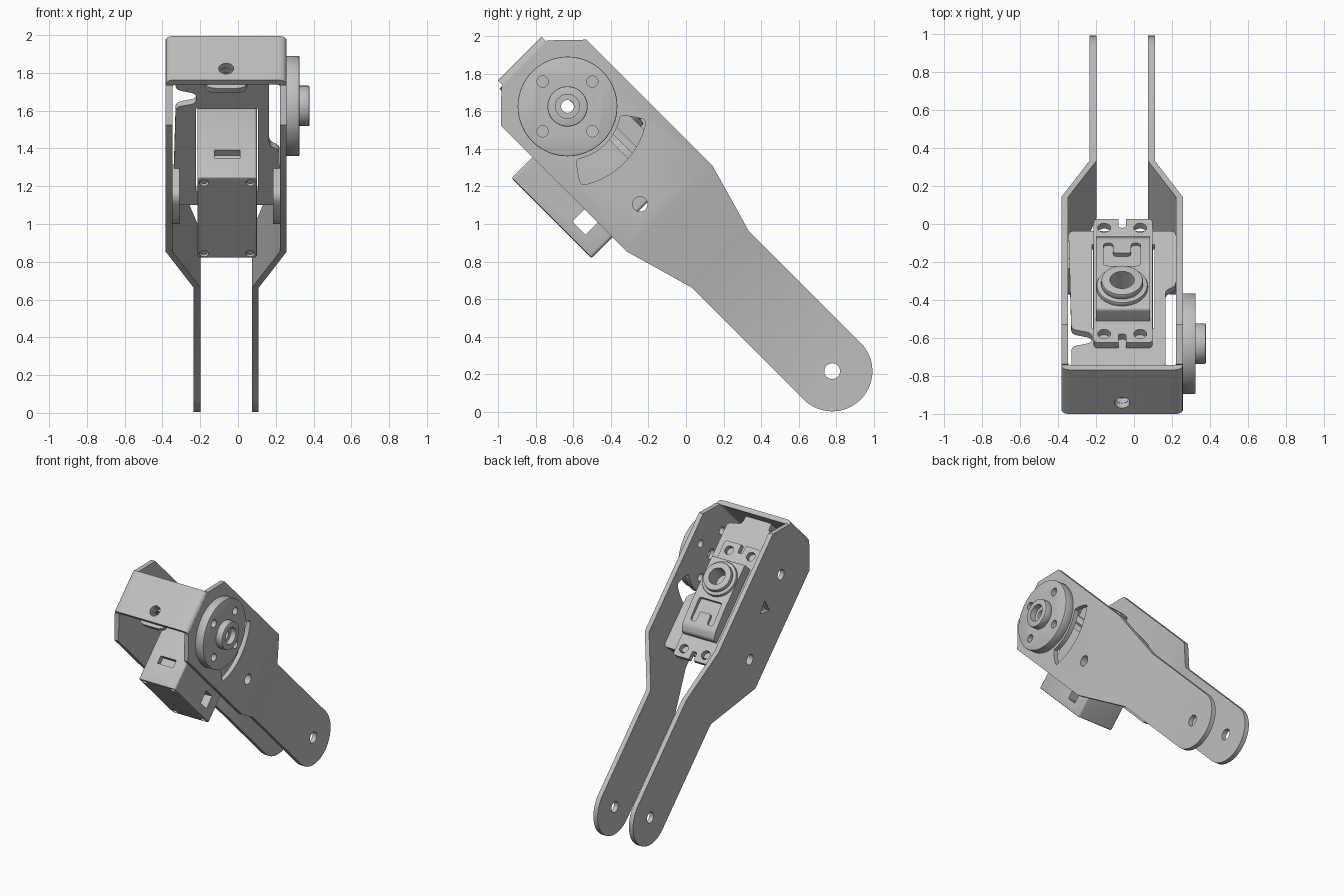
import bpy, bmesh, math
from mathutils import Matrix, Vector

cube = bpy.data.objects.get("Cube")
if cube:
    bpy.data.objects.remove(cube, do_unlink=True)

# One plain metal colour
GREY = (0.52, 0.52, 0.52, 1)
metal = bpy.data.materials.new("grey metal")
metal.use_nodes = True
metal.diffuse_color = GREY
metal.node_tree.nodes["Principled BSDF"].inputs["Base Color"].default_value = GREY

# Working frame: x across, u along the arm, v square to the arm, origin at the hub
FRAME = Matrix.Translation((0, -0.63, 1.625)) @ Matrix.Rotation(math.radians(-45), 4, "X")
MID = -0.0625
PLACE = {"x": lambda a, b, h: (h, a, b), "u": lambda a, b, h: (a, h, b),
         "v": lambda a, b, h: (a, b, h)}


def circle(a, b, r, n=32):
    return [(a + r * math.cos(2 * math.pi * i / n), b + r * math.sin(2 * math.pi * i / n))
            for i in range(n)]


def rect(a0, a1, b0, b1):
    return [(a0, b0), (a1, b0), (a1, b1), (a0, b1)]


def rounded(points, r, steps=5):
    """Fillet the corners; a third value on a point overrides the radius."""
    out = []
    for i, p in enumerate(points):
        c = Vector(p[:2])
        rad = p[2] if len(p) > 2 else r
        if rad == 0:
            out.append(tuple(c))
            continue
        ends = []
        for q in (points[i - 1], points[(i + 1) % len(points)]):
            d = Vector(q[:2]) - c
            ends.append(c + d.normalized() * min(rad, d.length * 0.48))
        for k in range(steps + 1):
            t = k / steps
            out.append(tuple(ends[0] * (1 - t) ** 2 + c * 2 * t * (1 - t) + ends[1] * t * t))
    return out


def prism(name, outline, lo, hi, axis, bends=(), shift=None, bevel=0):
    """Extrude an outline along an axis, optionally folding it along u."""
    bm = bmesh.new()
    low = [bm.verts.new(PLACE[axis](a, b, lo)) for a, b in outline]
    high = [bm.verts.new(PLACE[axis](a, b, hi)) for a, b in outline]
    rims = [bm.faces.new(low), bm.faces.new(high)]
    for i in range(len(low)):
        bm.faces.new((low[i - 1], low[i], high[i], high[i - 1]))
    bmesh.ops.recalc_face_normals(bm, faces=bm.faces)
    if bevel:
        edges = {e for f in rims for e in f.edges}
        bmesh.ops.bevel(bm, geom=list(edges), offset=bevel, segments=2, affect="EDGES", profile=0.5)
    for u in bends:
        bmesh.ops.bisect_plane(bm, geom=bm.verts[:] + bm.edges[:] + bm.faces[:],
                               plane_co=(0, u, 0), plane_no=(0, 1, 0))
    if shift:
        for vert in bm.verts:
            vert.co.x += shift(vert.co.y)
    bm.transform(FRAME)
    mesh = bpy.data.meshes.new(name)
    bm.to_mesh(mesh)
    bm.free()
    mesh.materials.append(metal)
    obj = bpy.data.objects.new(name, mesh)
    bpy.context.collection.objects.link(obj)
    return obj


def cut(obj, outline, lo, hi, axis):
    """Subtract an extruded outline and discard the cutter."""
    cutter = prism("cutter", outline, lo, hi, axis)
    mod = obj.modifiers.new("cut", "BOOLEAN")
    mod.operation, mod.solver, mod.object = "DIFFERENCE", "EXACT", cutter
    bpy.context.view_layer.update()
    mesh = bpy.data.meshes.new_from_object(obj.evaluated_get(bpy.context.evaluated_depsgraph_get()))
    obj.modifiers.clear()
    obj.data = mesh
    bpy.data.objects.remove(cutter, do_unlink=True)


# Folded side plates: wide head, taper, narrow arm with a round end
TIP, TIP_R, BEND_A, BEND_B, WIDE = 1.99, 0.214, 0.77, 1.147, 0.322
half = [(-0.325, 0.172), (-0.18, WIDE), (-0.14, WIDE), (BEND_A, WIDE), (BEND_B, TIP_R)]
tip = [(TIP + TIP_R * math.cos(t), TIP_R * math.sin(t))
       for t in (math.pi / 2 - math.pi * i / 32 for i in range(33))]
plate_outline = half + tip + [(u, -v) for u, v in reversed(half)]
screw = circle(0.64, -0.095, 0.04, 24)
plates = {}
for name, side in (("left_side_plate", 1), ("right_side_plate", -1)):
    def fold(u, side=side):
        t = min(max((u - BEND_A) / (BEND_B - BEND_A), 0), 1)
        return -side * 0.148 * t
    a, b = sorted((MID + side * 0.284, MID + side * 0.32))
    plate = prism(name, plate_outline, a, b, "x", (BEND_A, BEND_B), fold)
    for hole in (circle(TIP, 0, 0.042), screw, circle(0, 0, 0.04)):
        cut(plate, hole, -1, 1, "x")
    plates[side] = plate

# Curved slot and hub screw holes in the left plate, small window in the right one
arc = [math.radians(-36 + 6 * i) for i in range(13)]
ring = [(0.425 * math.cos(t), 0.425 * math.sin(t)) for t in arc]
ring += [(0.285 * math.cos(t), 0.285 * math.sin(t)) for t in reversed(arc)]
corners = (0, 12, 13, 25)
slot = rounded([p + ((0.06 if i in corners else 0),) for i, p in enumerate(ring)], 0)
cut(plates[1], slot, 0, 1, "x")
cut(plates[-1], [(0.23, 0.05), (0.33, 0.03), (0.26, -0.06)], -1, -0.3, "x")
hub_holes = [circle(0.187 * a, 0.187 * b, 0.03, 20) for a, b in ((1, 0), (-1, 0), (0, 1), (0, -1))]
for hole in hub_holes:
    cut(plates[1], hole, 0, 1, "x")

# Bridge joining the two plates, with rounded bends
xa, xb, t = MID - 0.32, MID + 0.32, 0.036
bridge = prism("bridge", rounded([
    (xa, -0.28, 0), (xa, -0.36), (xb, -0.36), (xb, -0.28, 0),
    (xb - t, -0.28, 0), (xb - t, -0.36 + t, 0.015), (xa + t, -0.36 + t, 0.015), (xa + t, -0.28, 0)],
    0.05), -0.165, 0.165, "v")
cut(bridge, circle(MID, -0.08, 0.04, 24), -0.5, -0.25, "u")

# Round hub on the left plate
disc = prism("hub_disc", circle(0, 0, 0.265, 64), 0.255, 0.325, "x", bevel=0.006)
boss = prism("hub_boss", circle(0, 0, 0.107, 48), 0.32, 0.378, "x", bevel=0.006)
for hole in hub_holes + [circle(0, 0, 0.034)]:
    cut(disc, hole, 0, 1, "x")
cut(boss, circle(0, 0, 0.064), 0.335, 1, "x")
cut(boss, circle(0, 0, 0.034), 0, 1, "x")

# Servo bracket: mounting plate, two side tabs and an end tab
bracket = prism("bracket_plate", rounded([
    (-0.33, -0.24), (-0.33, -0.09), (-0.22, -0.06), (-0.22, 0.01), (-0.33, 0.04),
    (-0.345, 0.77), (0.22, 0.77), (0.22, 0.36), (0.165, 0.33), (0.165, -0.24),
    (0.05, -0.26), (0.05, -0.322, 0), (-0.175, -0.322, 0), (-0.175, -0.26)], 0.03),
    0.03, 0.068, "v")
cut(bracket, rect(-0.222, 0.107, 0.05, 0.67), -1, 1, "v")
tab = rounded([(0.5, 0.06, 0), (0.5, -0.17), (0.75, -0.17), (0.75, 0.06, 0)], 0.07)
for name, x in (("left_bracket_tab", 0.186), ("right_bracket_tab", -0.347)):
    cut(prism(name, tab, x, x + t, "x"), screw, -1, 1, "x")
end_tab = prism("bracket_end_tab", rounded([
    (-0.175, 0.068, 0), (-0.175, -0.19), (0.05, -0.19), (0.05, 0.068, 0)], 0.06),
    -0.322, -0.286, "u")
cut(end_tab, circle(MID, -0.08, 0.04, 24), -0.5, -0.25, "u")

# Servo body with a side opening and a cable slot
body = prism("servo_body", rounded(rect(-0.215, 0.1, 0.06, 0.66), 0.018), -0.48, 0.09, "v", bevel=0.008)
cut(body, rect(0.45, 0.55, -0.415, -0.315), -1, 1, "x")
cut(body, rect(-0.125, 0.01, -0.33, -0.27), 0, 0.1, "u")
for x in (-0.18, 0.065):
    for u in (0.095, 0.625):
        cut(body, circle(x, u, 0.024, 16), -0.6, -0.455, "v")
        prism("servo_screw", circle(x, u, 0.018, 16), -0.47, -0.45, "v")

# Mounting ears with screw holes and end notches
ears = prism("servo_ears", rounded(rect(-0.212, 0.097, -0.1, 0.82), 0.025), 0.068, 0.108, "v")
for u, end in ((-0.035, -0.1), (0.755, 0.82)):
    for x in (MID - 0.095, MID + 0.095):
        cut(ears, circle(x, u, 0.034, 20), 0, 1, "v")
    lo, hi = sorted((end * 1.05 + (0.04 if end > 0 else -0.04), u))
    cut(ears, rounded(rect(MID - 0.02, MID + 0.02, lo, hi), 0.015), 0, 1, "v")

# Gear housing and output socket
housing = prism("gear_housing", rounded([
    (0.06, 0.1, 0), (0.06, 0.2), (0.42, 0.2), (0.6, 0.185), (0.65, 0.15), (0.65, 0.1, 0)], 0.02),
    -0.2, 0.083, "x")
cut(housing, rounded([(-0.16, 0.38), (-0.16, 0.56), (-0.11, 0.56), (-0.11, 0.48),
                      (-0.015, 0.48), (-0.015, 0.56), (0.035, 0.56), (0.035, 0.38)], 0.02),
    0.17, 0.4, "v")
cut(housing, circle(MID, 0.215, 0.064), 0.13, 0.4, "v")
for name, r, lo, hi in (("socket_base", 0.135, 0.19, 0.225), ("socket_ring", 0.11, 0.22, 0.26)):
    cut(prism(name, circle(MID, 0.215, r, 48), lo, hi, "v", bevel=0.008),
        circle(MID, 0.215, 0.064), 0, 1, "v")

# Smooth round walls, keep sharp edges
for obj in bpy.context.collection.objects:
    if obj.type == "MESH" and metal.name in obj.data.materials:
        bpy.ops.object.select_all(action="DESELECT")
        obj.select_set(True)
        bpy.context.view_layer.objects.active = obj
        bpy.ops.object.shade_smooth_by_angle(angle=math.radians(30))
